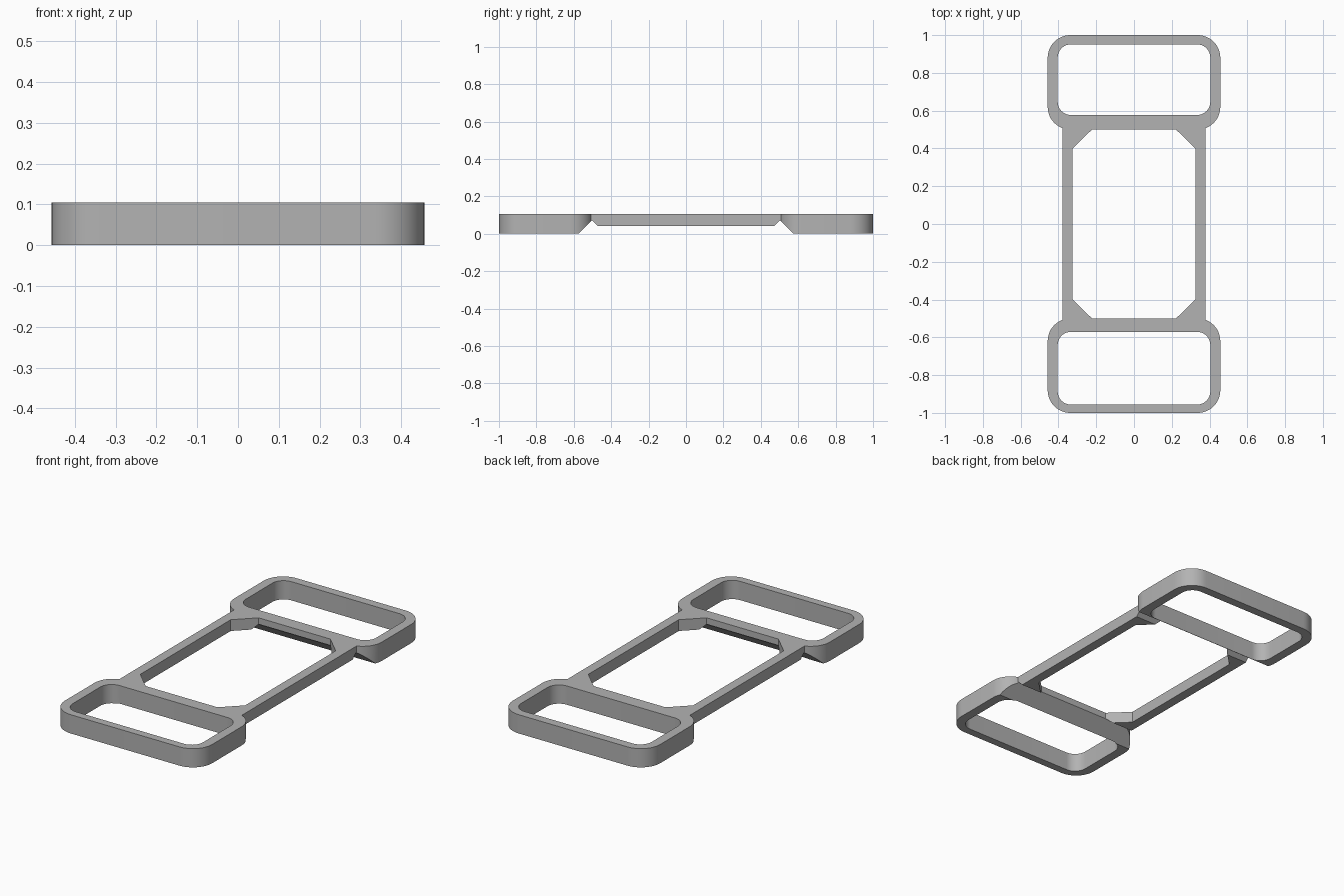
import bpy, bmesh, math

cube = bpy.data.objects.get("Cube")
if cube:
    bpy.data.objects.remove(cube, do_unlink=True)

TOP = 0.105        # overall height
RAIL_BOTTOM = 0.042

grey = bpy.data.materials.new("plain_grey")
grey.use_nodes = True
GREY = (0.45, 0.45, 0.45, 1)
grey.diffuse_color = GREY
grey.node_tree.nodes["Principled BSDF"].inputs["Base Color"].default_value = GREY


def prism(name, base, offset):
    """Solid made by sweeping a flat outline along an offset."""
    bm = bmesh.new()
    face = bm.faces.new([bm.verts.new(p) for p in base])
    swept = bmesh.ops.extrude_face_region(bm, geom=[face])["geom"]
    moved = [v for v in swept if isinstance(v, bmesh.types.BMVert)]
    bmesh.ops.translate(bm, verts=moved, vec=offset)
    bmesh.ops.recalc_face_normals(bm, faces=bm.faces)
    mesh = bpy.data.meshes.new(name)
    bm.to_mesh(mesh)
    bm.free()
    obj = bpy.data.objects.new(name, mesh)
    bpy.context.collection.objects.link(obj)
    mesh.materials.append(grey)
    return obj


def upright(name, outline, z0, z1):
    return prism(name, [(x, y, z0) for x, y in outline], (0, 0, z1 - z0))


def rounded_rect(half_x, y0, y1, r, steps=12):
    pts = []
    corners = [(half_x - r, y1 - r), (r - half_x, y1 - r),
               (r - half_x, y0 + r), (half_x - r, y0 + r)]
    for i, (cx, cy) in enumerate(corners):
        for k in range(steps + 1):
            a = math.pi / 2 * (i + k / steps)
            pts.append((cx + r * math.cos(a), cy + r * math.sin(a)))
    return pts


def combine(target, tool, operation):
    """Apply a boolean and discard the tool."""
    tool.hide_render = True
    mod = target.modifiers.new("combine", "BOOLEAN")
    mod.operation, mod.object, mod.solver = operation, tool, "EXACT"
    bpy.context.view_layer.objects.active = target
    bpy.ops.object.modifier_apply(modifier=mod.name)
    bpy.data.objects.remove(tool, do_unlink=True)


# Middle: two side rails with corner gussets around an eight-sided opening
frame = upright("handled_frame", [(0.379, 0.53), (-0.379, 0.53),
                                  (-0.379, -0.53), (0.379, -0.53)], RAIL_BOTTOM, TOP)
quarter = [(0.325, 0.4), (0.212, 0.51)]
half = quarter + [(-x, y) for x, y in reversed(quarter)]
opening = half + [(-x, -y) for x, y in half]
combine(frame, upright("opening", opening, -0.1, 0.3), "DIFFERENCE")

# End loops: rounded rings, deeper than the rails
for y0, y1, hole0, hole1 in [(0.5, 1.0, 0.577, 0.951), (-1.0, -0.5, -0.956, -0.571)]:
    loop = upright("end_loop", rounded_rect(0.457, y0, y1, 0.12), 0, TOP)
    hole = upright("loop_hole", rounded_rect(0.404, hole0, hole1, 0.07), -0.1, 0.3)
    combine(loop, hole, "DIFFERENCE")
    combine(frame, loop, "UNION")

# V-shaped notch across the underside where rails meet the loops
for side in (1, -1):
    notch = [(0.503, 0.072), (0.603, -0.028), (0.403, -0.028)]
    # the inner slope only reaches as far as the rail underside
    tool = prism("notch", [(-0.6, side * y, z) for y, z in notch], (1.2, 0, 0))
    combine(frame, tool, "DIFFERENCE")

# Tidy the coplanar seams, then smooth only the rounded corners
bm = bmesh.new()
bm.from_mesh(frame.data)
bmesh.ops.remove_doubles(bm, verts=bm.verts, dist=0.0001)
bmesh.ops.dissolve_limit(bm, angle_limit=0.01, verts=bm.verts, edges=bm.edges)
bm.to_mesh(frame.data)
bm.free()

bpy.ops.object.select_all(action="DESELECT")
frame.select_set(True)
bpy.context.view_layer.objects.active = frame
bpy.ops.object.shade_smooth_by_angle(angle=math.radians(30))
